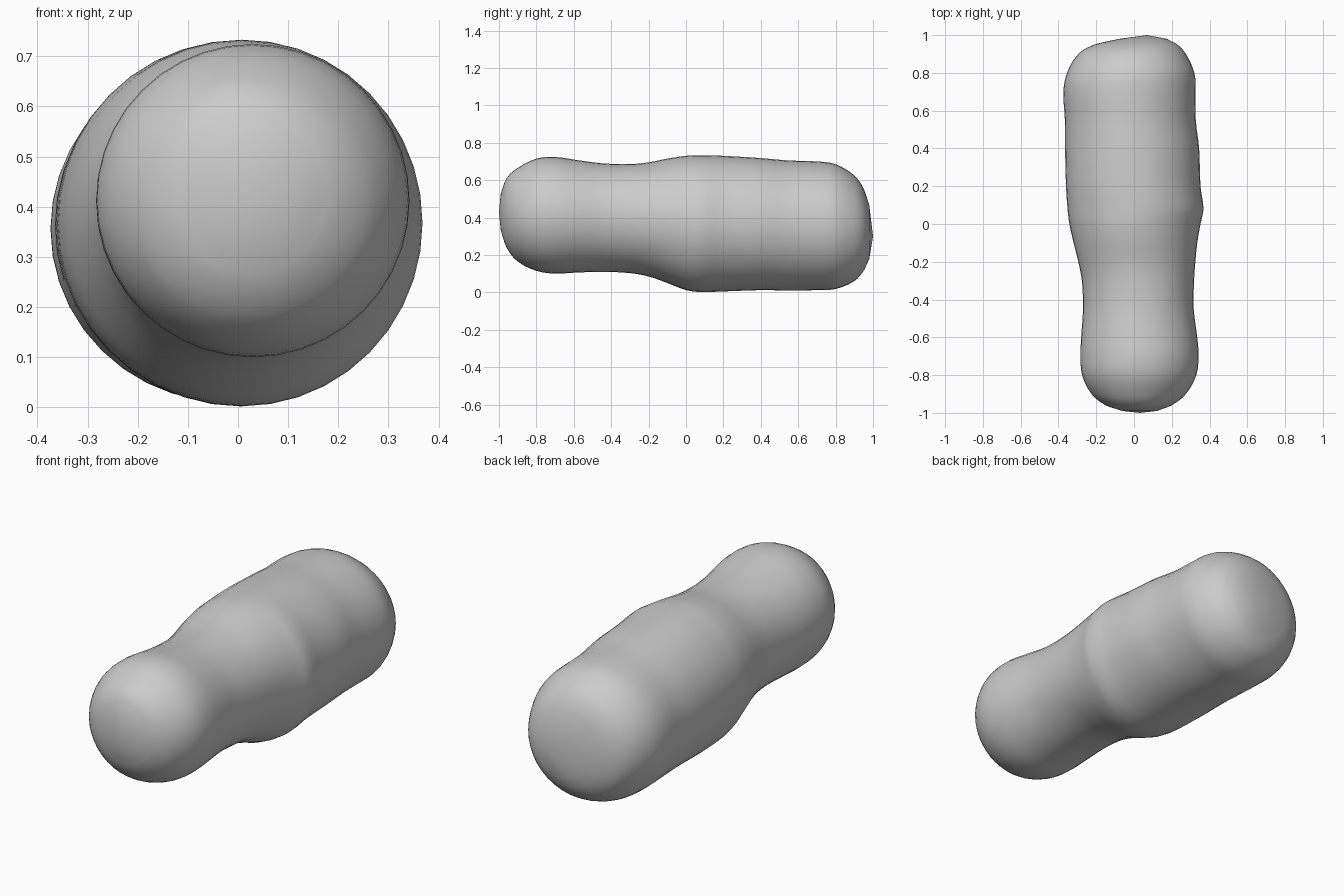
import bpy, bmesh, math

cube = bpy.data.objects.get("Cube")
if cube:
    bpy.data.objects.remove(cube, do_unlink=True)

# Material
grey = bpy.data.materials.new("plain grey")
grey.use_nodes = True
colour = (0.6, 0.6, 0.6, 1)
grey.diffuse_color = colour
bsdf = grey.node_tree.nodes["Principled BSDF"]
bsdf.inputs["Base Color"].default_value = colour
bsdf.inputs["Roughness"].default_value = 0.6

# Cross-sections along the body: y, left x, right x, bottom z, top z
SECTIONS = [
    (-0.99, -0.06, 0.12, 0.33, 0.53),
    (-0.96, -0.15, 0.20, 0.24, 0.61),
    (-0.90, -0.225, 0.275, 0.165, 0.665),
    (-0.80, -0.275, 0.33, 0.115, 0.715),
    (-0.70, -0.283, 0.342, 0.10, 0.724),
    (-0.60, -0.28, 0.335, 0.105, 0.71),
    (-0.45, -0.27, 0.316, 0.11, 0.69),
    (-0.30, -0.276, 0.318, 0.103, 0.686),
    (-0.20, -0.295, 0.325, 0.085, 0.695),
    (-0.10, -0.32, 0.335, 0.05, 0.715),
    (0.00, -0.342, 0.352, 0.012, 0.73),
    (0.08, -0.352, 0.368, 0.002, 0.733),
    (0.20, -0.36, 0.352, 0.005, 0.73),
    (0.40, -0.365, 0.345, 0.012, 0.718),
    (0.55, -0.366, 0.327, 0.01, 0.705),
    (0.70, -0.374, 0.326, 0.012, 0.70),
    (0.80, -0.355, 0.32, 0.018, 0.685),
    (0.90, -0.295, 0.275, 0.06, 0.625),
    (0.95, -0.21, 0.23, 0.115, 0.555),
    (0.98, -0.08, 0.175, 0.18, 0.465),
]
SIDES, STEPS = 40, 3


def blend(a, b, c, d, t):
    """Smooth curve from b to c, tangents scaled by the spacing along y."""
    h = c[0] - b[0]
    out = [b[0] + h * t]
    for i in range(1, 5):
        m0 = (c[i] - a[i]) / (c[0] - a[0]) * h
        m1 = (d[i] - b[i]) / (d[0] - b[0]) * h
        out.append((2*t**3 - 3*t*t + 1) * b[i] + (t**3 - 2*t*t + t) * m0
                   + (3*t*t - 2*t**3) * c[i] + (t**3 - t*t) * m1)
    return out


# Refine the sections
rows = []
last = len(SECTIONS) - 1
for k in range(last):
    a, b, c, d = (SECTIONS[min(max(j, 0), last)] for j in range(k - 1, k + 3))
    rows += [blend(a, b, c, d, s / STEPS) for s in range(STEPS)]
rows.append(SECTIONS[-1])

# Loft the rings and close both ends with a fan
bm = bmesh.new()
rings = []
for y, x0, x1, z0, z1 in rows:
    ring = []
    for s in range(SIDES):
        ang = 2 * math.pi * s / SIDES
        ring.append(bm.verts.new(((x0 + x1) / 2 + (x1 - x0) / 2 * math.cos(ang), y,
                                  (z0 + z1) / 2 + (z1 - z0) / 2 * math.sin(ang))))
    rings.append(ring)
for r, q in zip(rings, rings[1:]):
    for s in range(SIDES):
        n = (s + 1) % SIDES
        bm.faces.new((r[s], r[n], q[n], q[s]))
for ring, tip in ((rings[0], (0.03, -1.0, 0.43)), (rings[-1], (0.07, 1.0, 0.30))):
    pole = bm.verts.new(tip)
    for s in range(SIDES):
        bm.faces.new((ring[s], ring[(s + 1) % SIDES], pole))
bmesh.ops.recalc_face_normals(bm, faces=bm.faces)

mesh = bpy.data.meshes.new("rounded_body")
bm.to_mesh(mesh)
bm.free()
mesh.materials.append(grey)
mesh.shade_smooth()
body = bpy.data.objects.new("rounded_body", mesh)
bpy.context.collection.objects.link(body)
